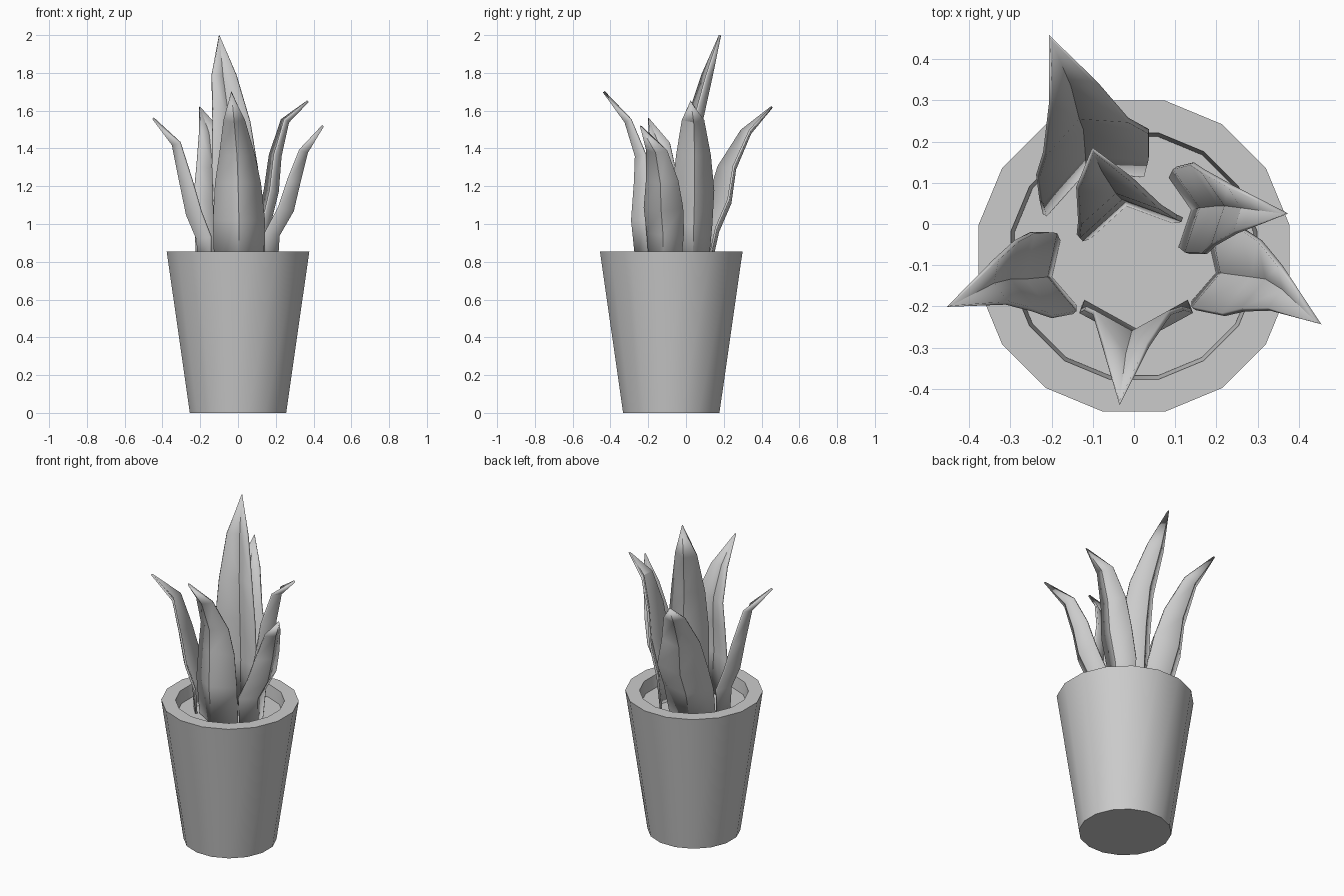
import bpy, bmesh, math
from mathutils import Vector

if "Cube" in bpy.data.objects:
    bpy.data.objects.remove(bpy.data.objects["Cube"])

POT_Y = -0.078
SIDES = 16


def finish(bm, name, angle):
    bmesh.ops.recalc_face_normals(bm, faces=bm.faces)
    mesh = bpy.data.meshes.new(name)
    bm.to_mesh(mesh)
    bm.free()
    ob = bpy.data.objects.new(name, mesh)
    bpy.context.collection.objects.link(ob)
    bpy.ops.object.select_all(action='DESELECT')
    ob.select_set(True)
    bpy.context.view_layer.objects.active = ob
    bpy.ops.object.shade_smooth_by_angle(angle=math.radians(angle))
    return ob


def lathe(name, profile):
    """Turn a (radius, z) profile into a 16-sided shell with capped ends."""
    bm = bmesh.new()
    rings = []
    for r, z in profile:
        rings.append([bm.verts.new((r * math.cos((k + 0.5) * math.tau / SIDES),
                                    POT_Y + r * math.sin((k + 0.5) * math.tau / SIDES), z))
                      for k in range(SIDES)])
    for a, b in zip(rings, rings[1:]):
        for k in range(SIDES):
            j = (k + 1) % SIDES
            bm.faces.new((a[k], a[j], b[j], b[k]))
    bm.faces.new(rings[0])
    bm.faces.new(rings[-1])
    return finish(bm, name, 30)


def leaf(name, angle, width, fold, rib, taper=(0.8, 0.95, 1.0, 0.82, 0.52)):
    """Folded blade: rib is the outer crease, edges rise towards the plant's middle."""
    a = math.radians(angle)
    side = Vector((-math.sin(a), math.cos(a), 0))
    pts = [Vector(p) for p in rib]
    bm = bmesh.new()
    rows = []
    for i, w in enumerate(taper):
        tangent = (pts[i + 1] - pts[max(i - 1, 0)]).normalized()
        inward = tangent.cross(side).normalized()
        if inward.dot(Vector((math.cos(a), math.sin(a), 0))) > 0:
            inward = -inward
        w *= width
        rows.append([bm.verts.new(p) for p in (pts[i] + inward * fold * w - side * w,
                                               pts[i],
                                               pts[i] + inward * fold * w + side * w)])
    for r, s in zip(rows, rows[1:]):
        for k in (0, 1):
            bm.faces.new((r[k], r[k + 1], s[k + 1], s[k]))
    tip = bm.verts.new(pts[-1])
    for k in (0, 1):
        bm.faces.new((rows[-1][k], rows[-1][k + 1], tip))
    ob = finish(bm, name, 30)
    mod = ob.modifiers.new("thickness", 'SOLIDIFY')
    mod.thickness = 0.012
    mod.offset = 0


# Pot with thick rim, and soil
lathe("pot", [(0.26, 0), (0.385, 0.855), (0.305, 0.855), (0.296, 0.775)])
lathe("soil", [(0.29, 0.74), (0.296, 0.78)])

# Leaves
leaf("tall_leaf", 101, 0.125, 0.6,
     [(-0.02, 0.05, 0.78), (-0.02, 0.06, 1.05), (-0.03, 0.065, 1.3),
      (-0.045, 0.08, 1.53), (-0.08, 0.135, 1.78), (-0.10, 0.18, 2.0)],
     (0.85, 1, 0.97, 0.8, 0.52))
leaf("front_leaf", -90, 0.135, 0.55,
     [(0.005, -0.26, 0.78), (0.005, -0.285, 1.02), (0.0, -0.27, 1.22),
      (-0.005, -0.265, 1.36), (-0.02, -0.32, 1.54), (-0.035, -0.435, 1.70)],
     (0.95, 1, 0.88, 0.68, 0.4))
leaf("back_leaf", 112, 0.145, 0.5,
     [(-0.12, 0.13, 0.78), (-0.12, 0.17, 0.96), (-0.125, 0.235, 1.11),
      (-0.135, 0.26, 1.29), (-0.155, 0.34, 1.48), (-0.205, 0.455, 1.62)],
     (0.9, 0.97, 1, 0.75, 0.42))
leaf("left_leaf", 194, 0.105, 0.5,
     [(-0.205, -0.13, 0.78), (-0.215, -0.13, 0.92), (-0.27, -0.135, 1.05),
      (-0.305, -0.135, 1.22), (-0.345, -0.145, 1.42), (-0.45, -0.20, 1.56)])
leaf("right_leaf", -14, 0.105, 0.5,
     [(0.205, -0.12, 0.78), (0.215, -0.12, 0.94), (0.29, -0.13, 1.07),
      (0.325, -0.135, 1.22), (0.365, -0.16, 1.38), (0.45, -0.242, 1.52)])
leaf("back_right_leaf", 8, 0.11, 0.5,
     [(0.145, 0.035, 0.78), (0.165, 0.04, 0.99), (0.21, 0.045, 1.17),
      (0.225, 0.045, 1.36), (0.265, 0.04, 1.54), (0.37, 0.025, 1.65)])
